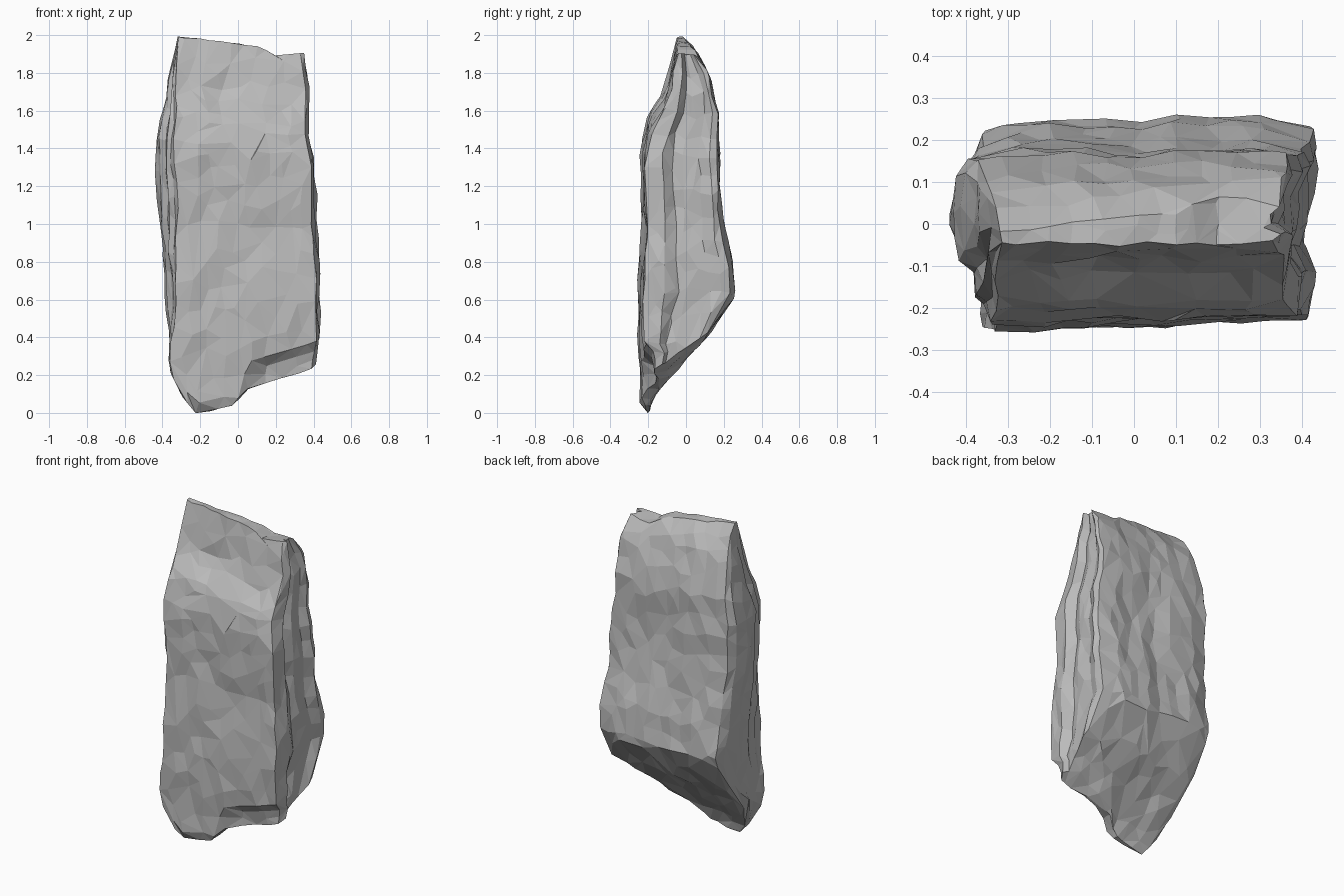
import bpy, bmesh, math
from mathutils import Vector, noise

cube = bpy.data.objects.get("Cube")
if cube:
    bpy.data.objects.remove(cube, do_unlink=True)

# Outline profiles as (position, value) pairs
FRONT_Y = [(0, -.2), (.07, -.24), (.3, -.25), (.6, -.258), (1.0, -.238), (1.45, -.235),
           (1.6, -.2), (1.66, -.165), (1.72, -.125), (1.8, -.095), (2, -.045)]
BACK_Y = [(0, -.17), (.13, -.1), (.4, .13), (.63, .262), (.8, .245), (1.0, .215), (1.3, .185),
          (1.6, .172), (1.75, .128), (1.85, .1), (1.95, .03), (2, -.02)]
LEFT_X = [(0, -.28), (.13, -.33), (.25, -.36), (.6, -.375), (1, -.415), (1.45, -.44),
          (1.6, -.4), (1.8, -.37), (2, -.32)]
RIGHT_X = [(0, .4), (.35, .435), (.8, .43), (1, .415), (1.4, .395), (1.48, .378),
           (1.7, .378), (2, .34)]
FLOOR_X = [(-.42, .4), (-.35, .22), (-.31, .1), (-.22, 0), (-.03, .05), (.05, .13), (.42, .25)]
FLOOR_Y = [(-.2, 0), (0, .28), (.11, .4), (.27, .64)]
TOP_X = [(-.35, 2), (.1, 1.95), (.2, 1.9), (.36, 1.91)]
# Insets of the faces across the width
FRONT_INSET = [(-.3, 0), (0, .015), (.42, .03)]
BACK_INSET = [(-.42, .06), (-.3, .025), (-.2, .01), (0, .025), (.1, 0), (.3, 0), (.42, .035)]
# Insets of the flanks from front to back
LEFT_STEPS = [(0, .1), (.12, .085), (.16, .055), (.32, .05), (.4, .012), (.7, 0), (.9, .01), (1, .04)]
LEFT_DEPTH = [(.1, .05), (.4, .15), (.6, .5), (1.0, .95), (1.5, 1), (1.8, .4), (2, 0)]
RIGHT_STEPS = [(0, .022), (.1, .012), (.25, .002), (.38, .04), (.5, .025), (.75, .025), (.92, 0), (1, .01)]
# Height of the front undercut's upper edge across the width
LIP_Z = [(0, .2), (.1, .3), (.42, .38)]


def sample(profile, t):
    """Linear interpolation along a profile."""
    if t <= profile[0][0]:
        return profile[0][1]
    for (a, va), (b, vb) in zip(profile, profile[1:]):
        if t <= b:
            return va + (vb - va) * (t - a) / (b - a)
    return profile[-1][1]


def mix(a, b, t):
    return a + (b - a) * t


def hollow(x, z, cx, cz, width, height):
    """Soft dent centred on a face."""
    return math.exp(-((x - cx) / width) ** 2 - ((z - cz) / height) ** 2)


def shape(co):
    """Map a point of the unit block onto the boulder."""
    u, v, w = co
    x, y = mix(-.39, .41, u), mix(-.24, .25, v)
    for _ in range(5):
        floor = max(sample(FLOOR_X, x) + .7 * max(0, y + .15), sample(FLOOR_Y, y))
        z = mix(floor, sample(TOP_X, x), w)
        # front slab shoulder drops toward the right
        shoulder = z + .15 * (x + .35) * min(1, max(0, (z - 1) / .4))
        front = sample(FRONT_Y, shoulder) + sample(FRONT_INSET, x) * min(1, max(0, 2 - z))
        # hollow chipped out above the shoulder
        front += .03 * hollow(x, z, -.1, 1.7, .1, .08)
        # undercut below the slab at the lower right
        front += .06 * min(1, max(0, (sample(LIP_Z, x) - z) / .06)) * min(1, max(0, x / .15))
        # scooped back
        back = sample(BACK_Y, z) - sample(BACK_INSET, x) * min(1, max(0, 2 - z))
        back -= .03 * hollow(x, z, .14, 1.22, .18, .25)
        y = mix(front, back, v)
        left = sample(LEFT_X, z) + sample(LEFT_STEPS, v) * sample(LEFT_DEPTH, z)
        right = sample(RIGHT_X, z) - sample(RIGHT_STEPS, v)
        x = mix(left, right, u)
    return Vector((x, y, z))


def roughen(p):
    """Broad lumps plus small chips, stretched along the height."""
    q = Vector((p.x, p.y, p.z * .7))
    push = noise.noise_vector(q * 5) * .01
    push += noise.noise_vector(q * 11 + Vector((7, 3, 1))) * .014
    push.z *= .6
    return p + push


# Boulder body
bm = bmesh.new()
bmesh.ops.create_cube(bm, size=1)
bmesh.ops.subdivide_edges(bm, edges=bm.edges[:], cuts=35, use_grid_fill=True)
for vert in bm.verts:
    vert.co = roughen(shape(vert.co + Vector((.5, .5, .5))))
# rest the lowest tip on the ground
lowest = min(v.co.z for v in bm.verts)
bmesh.ops.translate(bm, verts=bm.verts[:], vec=(0, 0, -lowest))
bmesh.ops.recalc_face_normals(bm, faces=bm.faces[:])
mesh = bpy.data.meshes.new("boulder")
bm.to_mesh(mesh)
bm.free()
mesh.shade_flat()
boulder = bpy.data.objects.new("boulder", mesh)
bpy.context.collection.objects.link(boulder)

# Chiselled flat facets
facets = boulder.modifiers.new("facets", 'DECIMATE')
facets.ratio = .075

# Stone colour
stone = bpy.data.materials.new("grey stone")
stone.use_nodes = True
colour = (.5, .5, .5, 1)
stone.diffuse_color = colour
stone.node_tree.nodes["Principled BSDF"].inputs["Base Color"].default_value = colour
mesh.materials.append(stone)
